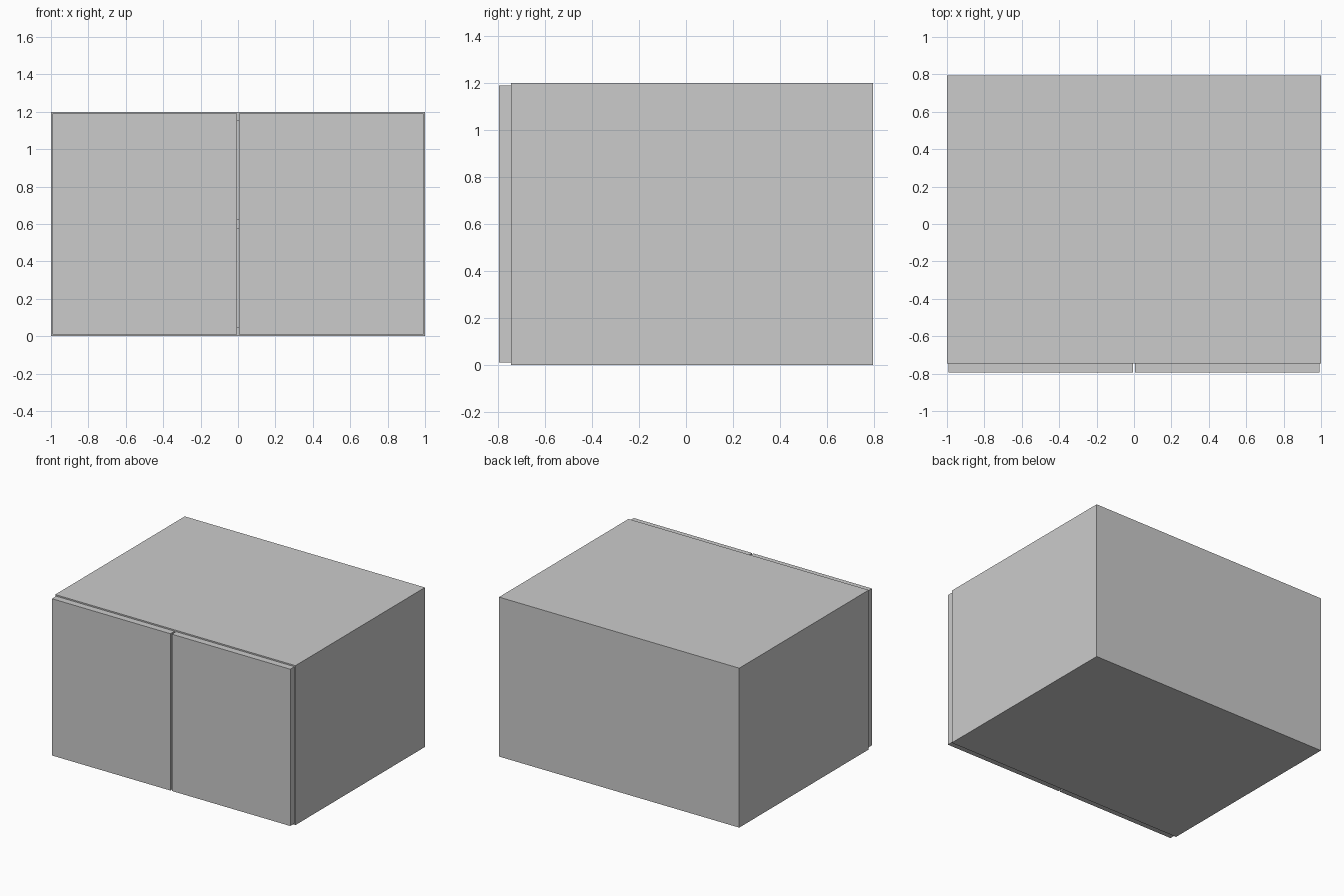
import bpy

if "Cube" in bpy.data.objects:
    bpy.data.objects.remove(bpy.data.objects["Cube"])

W, H, T = 2.0, 1.2, 0.05            # overall width, height, board thickness
FRONT, BACK = -0.745, 0.795         # carcass depth range
BACK_T = 0.01


def board(name, x, y, z):
    """Box spanning the given (min, max) ranges."""
    bpy.ops.mesh.primitive_cube_add(
        size=1, location=[(a + b) / 2 for a, b in (x, y, z)])
    ob = bpy.context.object
    ob.name = name
    ob.scale = [b - a for a, b in (x, y, z)]
    bpy.ops.object.transform_apply(location=False, rotation=False, scale=True)
    return ob


half = W / 2
inner = (-half + T, half - T)

# Side panels and doors, one pair per side
for side, s in (("left", -1), ("right", 1)):
    board(f"{side}_side_panel", sorted((s * (half - T), s * half)),
          (FRONT, BACK), (0, H))
    board(f"{side}_door", sorted((s * 0.006, s * (half - 0.008))),
          (-0.795, FRONT), (0.01, H - 0.01))

# Horizontal boards: bottom, middle shelf, top
for name, z in (("bottom_panel", 0), ("shelf", H / 2 - T / 2), ("top_panel", H - T)):
    board(name, inner, (FRONT, BACK - BACK_T), (z, z + T))

# Thin back panel set between the sides
board("back_panel", inner, (BACK - BACK_T, BACK), (0, H))
